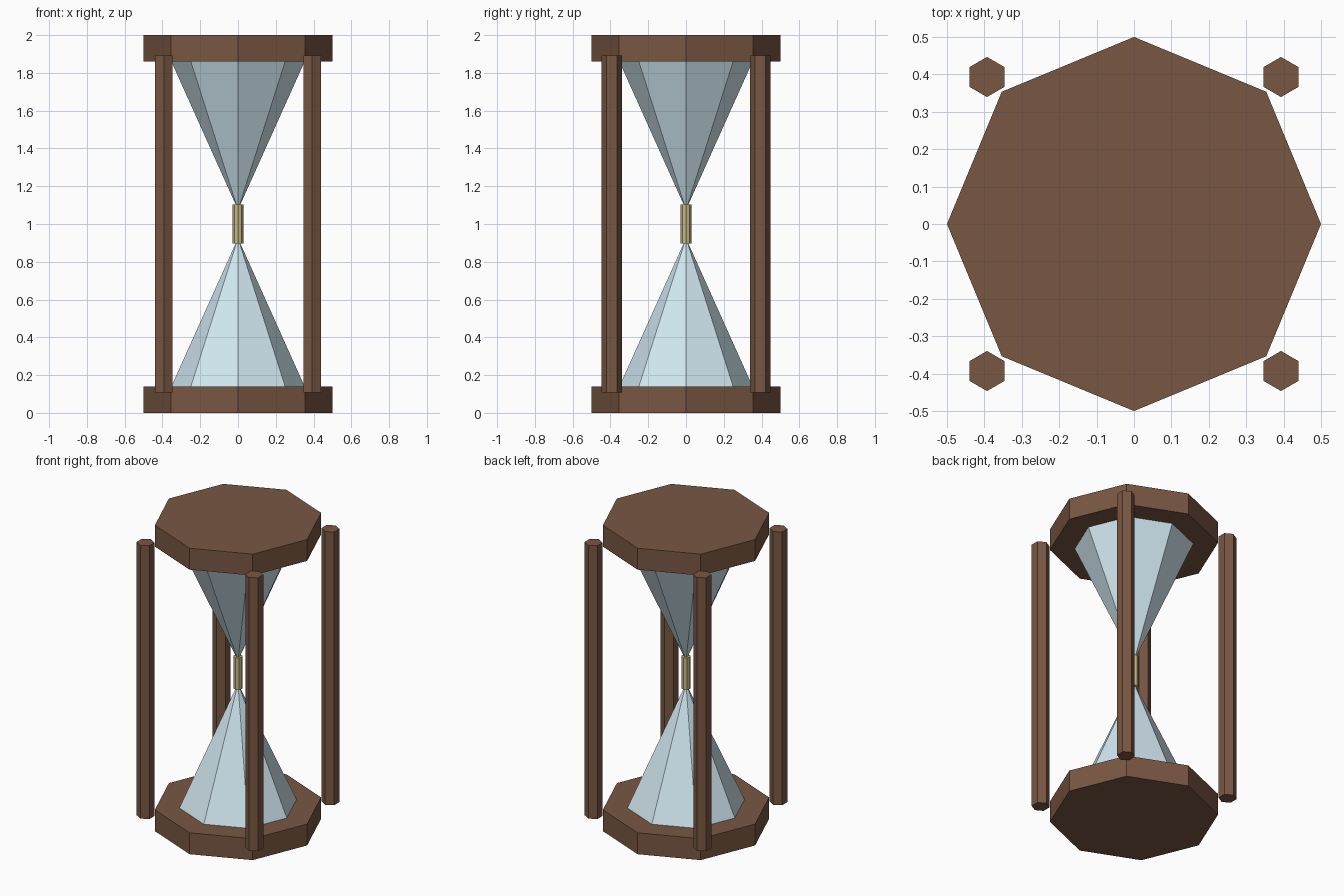
import bpy

if "Cube" in bpy.data.objects:
    bpy.data.objects.remove(bpy.data.objects["Cube"])


def material(name, rgb):
    m = bpy.data.materials.new(name)
    m.diffuse_color = (*rgb, 1.0)
    m.use_nodes = True
    m.node_tree.nodes["Principled BSDF"].inputs["Base Color"].default_value = m.diffuse_color
    return m


wood = material("wood", (0.19, 0.095, 0.055))
glass = material("glass", (0.64, 0.80, 0.88))
brass = material("brass", (0.58, 0.49, 0.24))


def prism(name, sides, r_bottom, r_top, z0, z1, mat, x=0.0, y=0.0):
    """Flat-sided prism or cone between two heights."""
    bpy.ops.mesh.primitive_cone_add(
        vertices=sides, radius1=r_bottom, radius2=r_top,
        depth=z1 - z0, location=(x, y, (z0 + z1) / 2))
    ob = bpy.context.object
    ob.name = name
    ob.data.materials.append(mat)
    return ob


# Octagonal end plates
prism("bottom_plate", 8, 0.5, 0.5, 0.0, 0.14, wood)
prism("top_plate", 8, 0.5, 0.5, 1.86, 2.0, wood)

# Glass bulbs, tips meeting inside the neck
prism("lower_bulb", 8, 0.355, 0.0, 0.135, 0.925, glass)
prism("upper_bulb", 8, 0.0, 0.355, 1.075, 1.865, glass)

# Neck collar
prism("neck_collar", 8, 0.028, 0.028, 0.896, 1.104, brass)

# Four hexagonal posts
for side, sx in (("left", -1), ("right", 1)):
    for end, sy in (("front", -1), ("back", 1)):
        prism(f"{end}_{side}_post", 6, 0.0535, 0.0535, 0.107, 1.893, wood,
              sx * 0.393, sy * 0.393)
